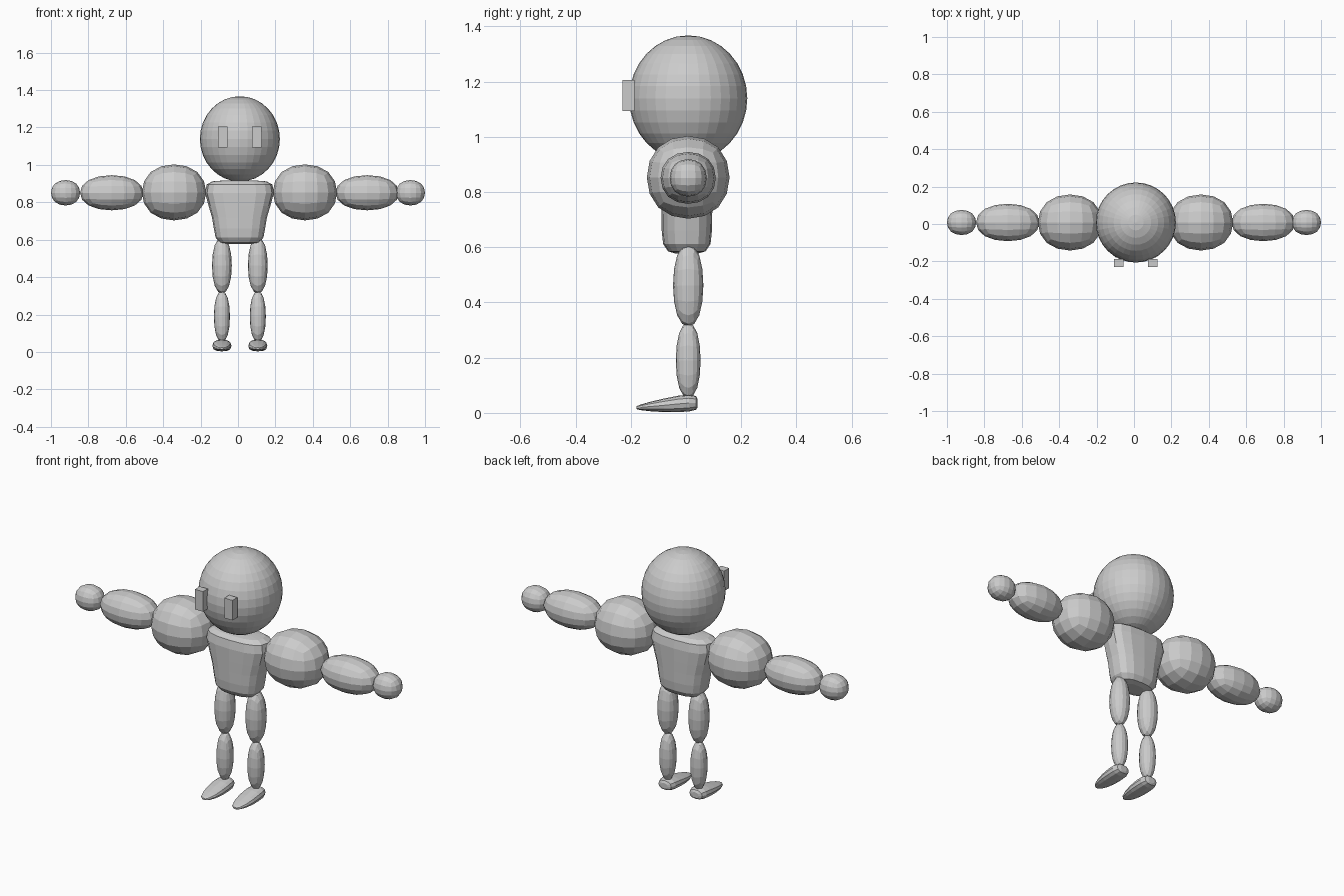
import bpy, bmesh, math
from mathutils import Vector

if "Cube" in bpy.data.objects:
    bpy.data.objects.remove(bpy.data.objects["Cube"])

CX, CY = 0.008, 0.008   # the figure's own centre line
grey = bpy.data.materials.new("plain grey")
grey.diffuse_color = (0.6, 0.6, 0.6, 1)
grey.use_nodes = True
grey.node_tree.nodes["Principled BSDF"].inputs["Base Color"].default_value = grey.diffuse_color


def finish(name, bm):
    bmesh.ops.recalc_face_normals(bm, faces=bm.faces)
    mesh = bpy.data.meshes.new(name)
    bm.to_mesh(mesh)
    bm.free()
    mesh.materials.append(grey)
    ob = bpy.data.objects.new(name, mesh)
    bpy.context.collection.objects.link(ob)
    return ob


def box(name, centre, half):
    bm = bmesh.new()
    bmesh.ops.create_cube(bm, size=2)
    for v in bm.verts:
        v.co = Vector(centre) + v.co * Vector(half)
    return finish(name, bm)


def rounded_cube(name, centre, radii):
    """Faceted ball made from a twice-subdivided cube."""
    ob = box(name, centre, [r / 0.84 for r in radii])
    sub = ob.modifiers.new("round", 'SUBSURF')
    sub.levels = sub.render_levels = 2
    return ob


def loft(name, rings):
    """Skin a list of equal-length point rings and cap both ends."""
    bm = bmesh.new()
    rows = [[bm.verts.new(p) for p in ring] for ring in rings]
    n = len(rows[0])
    for a, b in zip(rows, rows[1:]):
        for i in range(n):
            j = (i + 1) % n
            bm.faces.new((a[i], a[j], b[j], b[i]))
    bm.faces.new(rows[0])
    bm.faces.new(rows[-1])
    return finish(name, bm)


def oval(n, power):
    """Unit squared-off oval with n points."""
    pts = []
    for i in range(n):
        t = 2 * math.pi * i / n
        c, s = math.cos(t), math.sin(t)
        pts.append((math.copysign(abs(c) ** power, c),
                    math.copysign(abs(s) ** power, s)))
    return pts


# head
bm = bmesh.new()
bmesh.ops.create_uvsphere(bm, u_segments=32, v_segments=16, radius=1)
for v in bm.verts:
    v.co = Vector((0.01, 0.008, 1.139)) + v.co * Vector((0.214, 0.214, 0.228))
finish("head", bm)

# torso: tapered from chest to hips (z, half width, half depth)
profile = [(0.577, 0.06, 0.04), (0.585, 0.105, 0.068), (0.612, 0.128, 0.086),
           (0.66, 0.137, 0.091), (0.72, 0.147, 0.092), (0.78, 0.165, 0.093),
           (0.85, 0.184, 0.094), (0.895, 0.176, 0.086), (0.912, 0.145, 0.065),
           (0.917, 0.08, 0.035)]
loft("torso", [[(CX + hx * x, CY - 0.005 + hy * y, z) for x, y in oval(16, 0.75)]
               for z, hx, hy in profile])

# feet: (y, half width, bottom, top) from heel to toe
foot = [(0.042, 0.02, 0.02, 0.05), (0.036, 0.039, 0.011, 0.061),
        (0.01, 0.049, 0.005, 0.066), (-0.03, 0.051, 0.003, 0.062),
        (-0.08, 0.049, 0.003, 0.052), (-0.13, 0.041, 0.006, 0.040),
        (-0.165, 0.027, 0.010, 0.030), (-0.18, 0.010, 0.014, 0.024)]

for side, s in (("left", 1), ("right", -1)):
    # eye blocks
    box(side + "_eye", (0.01 + s * 0.091, -0.208, 1.15), (0.025, 0.0215, 0.056))
    # arm
    rounded_cube(side + "_shoulder", (CX + s * 0.35, CY, 0.853), (0.172, 0.15, 0.15))
    rounded_cube(side + "_forearm", (CX + s * 0.683, CY, 0.851), (0.17, 0.1, 0.094))
    rounded_cube(side + "_hand", (s * 0.922, CY, 0.851), (0.078, 0.067, 0.068))
    # leg
    lx = 0.01 + s * 0.096
    rounded_cube(side + "_thigh", (lx, CY, 0.462), (0.053, 0.055, 0.15))
    rounded_cube(side + "_shin", (lx, CY, 0.19), (0.043, 0.045, 0.137))
    loft(side + "_foot", [[(lx + hw * x, y, (lo + hi) / 2 + (hi - lo) / 2 * z)
                           for x, z in oval(12, 0.8)] for y, hw, lo, hi in foot])
